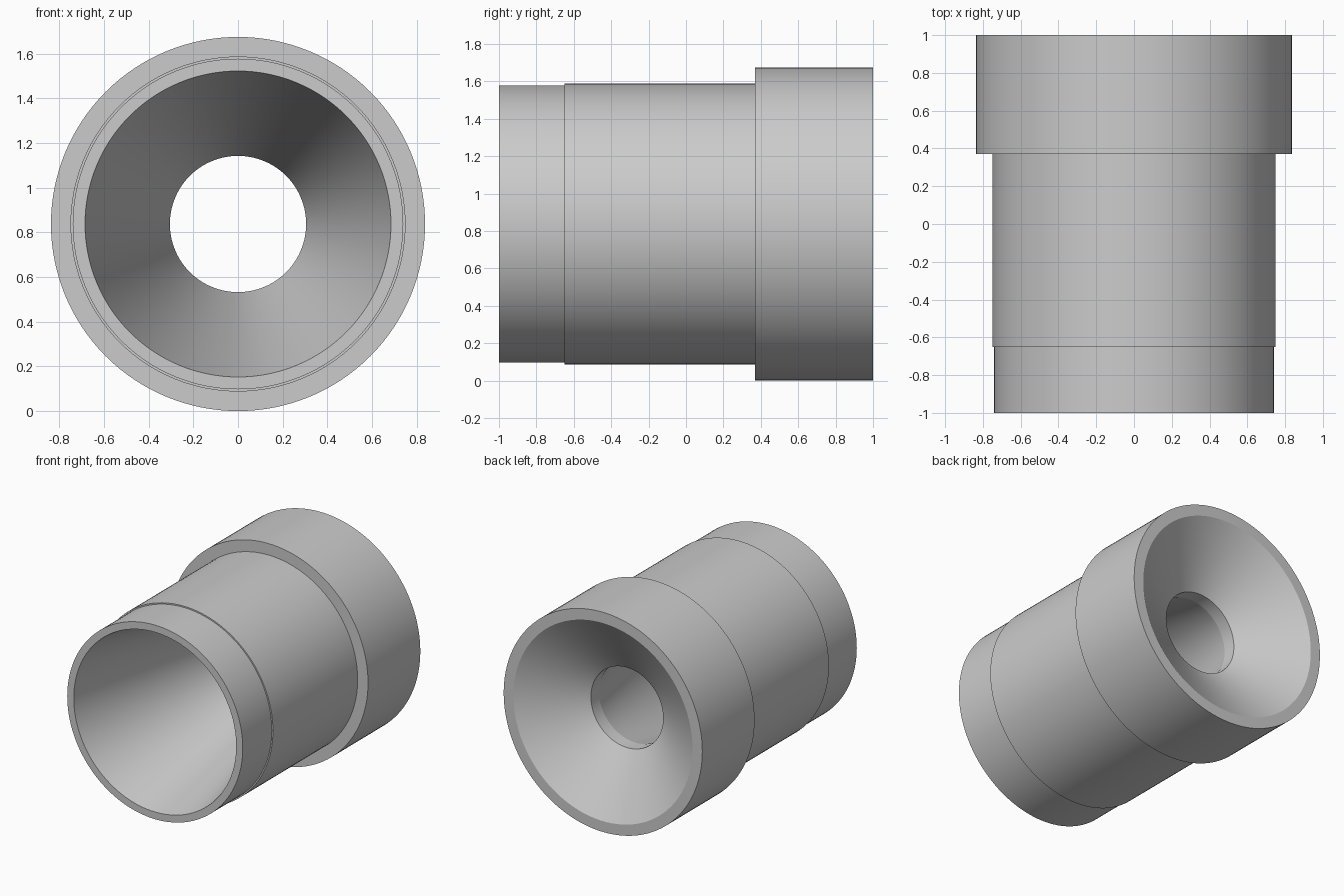
import bpy
import bmesh
import math
from mathutils import Matrix, Vector

default_cube = bpy.data.objects.get("Cube")
if default_cube:
    bpy.data.objects.remove(default_cube, do_unlink=True)

SEGMENTS = 128
OUTER_RADIUS = 0.8375
AXIS_HEIGHT = OUTER_RADIUS

# Plain grey material
grey = bpy.data.materials.new("plain_grey")
grey.use_nodes = True
colour = (0.6, 0.6, 0.6, 1.0)
grey.diffuse_color = colour
grey.node_tree.nodes["Principled BSDF"].inputs["Base Color"].default_value = colour


def lathe(name, profile, material):
    """Revolve a closed (radius, y) profile around the y axis."""
    bm = bmesh.new()
    rings = []
    for radius, y in profile:
        ring = []
        for i in range(SEGMENTS):
            a = math.tau * i / SEGMENTS
            ring.append(bm.verts.new((radius * math.cos(a), y, radius * math.sin(a))))
        rings.append(ring)
    for k, ring in enumerate(rings):
        following = rings[(k + 1) % len(rings)]
        for i in range(SEGMENTS):
            j = (i + 1) % SEGMENTS
            bm.faces.new((ring[i], ring[j], following[j], following[i]))
    bmesh.ops.recalc_face_normals(bm, faces=bm.faces)
    bm.transform(Matrix.Translation(Vector((0, 0, AXIS_HEIGHT))))
    mesh = bpy.data.meshes.new(name)
    bm.to_mesh(mesh)
    bm.free()
    mesh.materials.append(material)
    obj = bpy.data.objects.new(name, mesh)
    bpy.context.collection.objects.link(obj)
    return obj


# Stepped outside, then rear funnel, short throat and long front taper inside
outside = [(0.74, -1.0), (0.74, -0.65), (0.75, -0.65), (0.75, 0.37),
           (OUTER_RADIUS, 0.37), (OUTER_RADIUS, 1.0)]
bore = [(0.755, 1.0), (0.305, 0.71), (0.305, 0.61), (0.685, -1.0)]
sleeve = lathe("stepped_sleeve", outside + bore, grey)

bpy.ops.object.select_all(action="DESELECT")
sleeve.select_set(True)
bpy.context.view_layer.objects.active = sleeve
bpy.ops.object.shade_smooth_by_angle(angle=math.radians(10))
